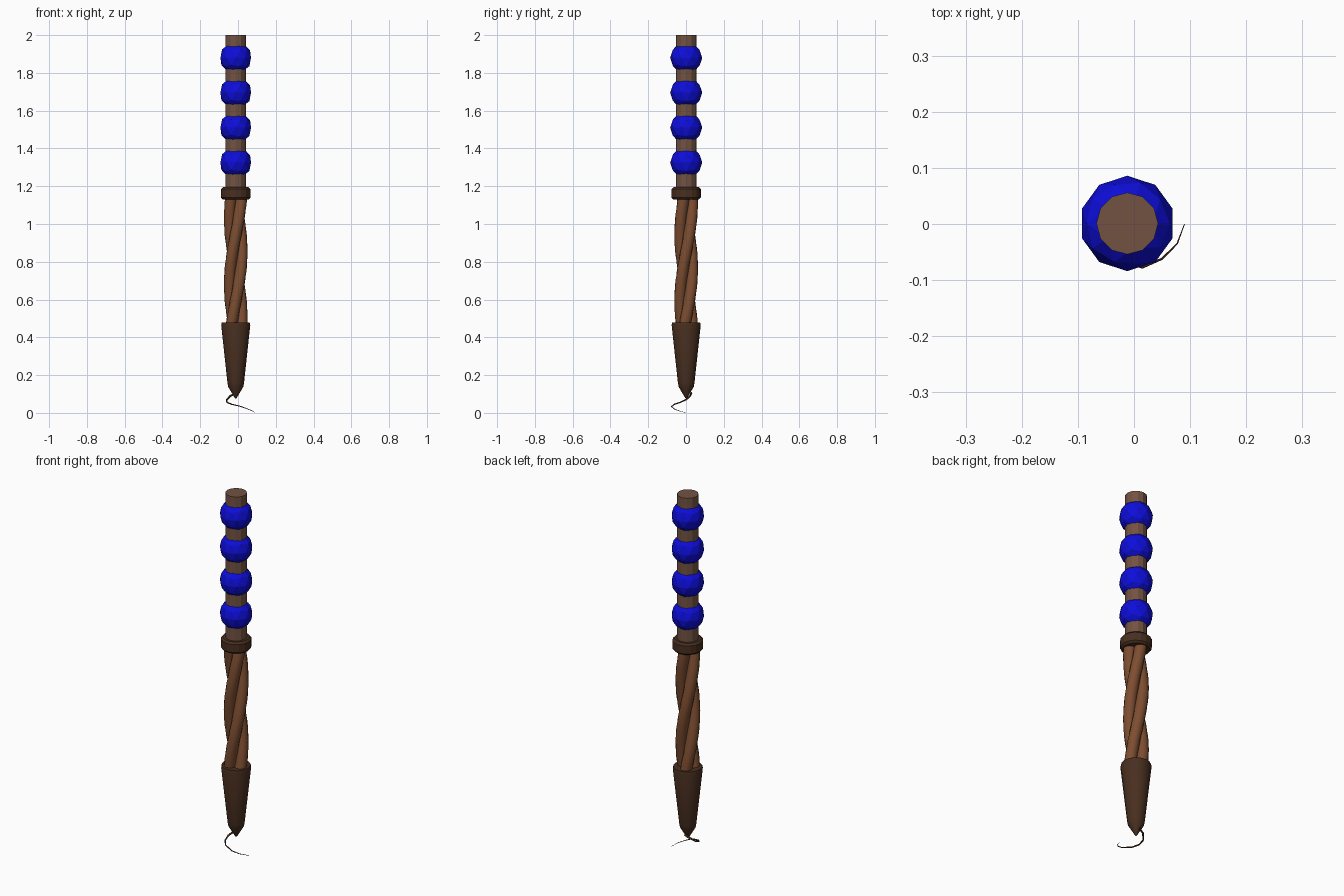
import bpy, bmesh, math
from mathutils import Vector

cube = bpy.data.objects.get("Cube")
if cube:
    bpy.data.objects.remove(cube)

AXIS = Vector((-0.012, 0.001, 0))


def material(name, color):
    m = bpy.data.materials.new(name)
    m.use_nodes = True
    m.diffuse_color = (*color, 1)
    m.node_tree.nodes["Principled BSDF"].inputs["Base Color"].default_value = (*color, 1)
    return m


wood = material("dull brown wood", (0.17, 0.085, 0.055))
twist_wood = material("warm brown wood", (0.205, 0.075, 0.03))
dark_wood = material("dark brown wood", (0.065, 0.028, 0.014))
blue = material("bead blue", (0.004, 0.004, 0.7))


def make_object(name, bm, mat, smooth_angle=None):
    bmesh.ops.recalc_face_normals(bm, faces=bm.faces)
    mesh = bpy.data.meshes.new(name)
    bm.to_mesh(mesh)
    bm.free()
    obj = bpy.data.objects.new(name, mesh)
    bpy.context.collection.objects.link(obj)
    mesh.materials.append(mat)
    if smooth_angle:
        bpy.ops.object.select_all(action="DESELECT")
        obj.select_set(True)
        bpy.context.view_layer.objects.active = obj
        bpy.ops.object.shade_smooth_by_angle(angle=math.radians(smooth_angle))
    return obj


def skin(name, rings, mat, smooth_angle=None):
    """Bridge a stack of equal point rings and cap both ends."""
    bm = bmesh.new()
    loops = [[bm.verts.new(p) for p in ring] for ring in rings]
    n = len(loops[0])
    for a, b in zip(loops, loops[1:]):
        for i in range(n):
            j = (i + 1) % n
            bm.faces.new((a[i], a[j], b[j], b[i]))
    bm.faces.new(loops[0][::-1])
    bm.faces.new(loops[-1])
    return make_object(name, bm, mat, smooth_angle)


def turned(name, profile, sides, mat, smooth_angle=None):
    """Lathe (radius, height) pairs about the main axis."""
    rings = []
    for r, z in profile:
        angles = [math.tau * i / sides for i in range(sides)]
        rings.append([AXIS + Vector((r * math.cos(a), r * math.sin(a), z)) for a in angles])
    return skin(name, rings, mat, smooth_angle)


# Straight upper shaft
turned("shaft", [(0.055, 1.15), (0.055, 2.0)], 12, wood)

# Faceted beads threaded on the shaft
for k in range(4):
    bm = bmesh.new()
    bmesh.ops.create_icosphere(bm, subdivisions=2, radius=0.085)
    bmesh.ops.translate(bm, verts=bm.verts, vec=AXIS + Vector((0, 0, 1.325 + 0.185 * k)))
    make_object(f"bead_{k + 1}", bm, blue)

# Chamfered collar and the pointed end cap
turned("collar", [(0.068, 1.13), (0.078, 1.14), (0.078, 1.185), (0.068, 1.195)], 16, dark_wood)
turned("end_cap", [(0.004, 0.077), (0.04, 0.138), (0.044, 0.16), (0.077, 0.465), (0.074, 0.478)],
       16, dark_wood, 25)

# Three strands twisted about the axis to form the grip
PITCH, LOW, HIGH, STEPS = 1.05, 0.46, 1.15, 36
for k in range(3):
    rings = []
    for s in range(STEPS + 1):
        z = LOW + (HIGH - LOW) * s / STEPS
        turn = math.pi + math.tau * ((z - 0.68) / PITCH + k / 3)
        centre = AXIS + Vector((0.032 * math.cos(turn), 0.032 * math.sin(turn), z))
        rings.append([centre + 0.031 * Vector((math.cos(turn + a), math.sin(turn + a), 0))
                      for a in (math.tau * i / 12 for i in range(12))])
    skin(f"grip_strand_{k + 1}", rings, twist_wood, 40)

# Thin curling wisp that tapers away below the cap
path = [Vector(p) for p in (
    (-0.012, 0.028, 0.105), (-0.04, 0.022, 0.09), (-0.06, 0, 0.07), (-0.058, -0.03, 0.056),
    (-0.035, -0.06, 0.046), (0.015, -0.077, 0.034), (0.05, -0.062, 0.021),
    (0.077, -0.035, 0.01), (0.09, 0, 0.001))]
rings = []
for i, p in enumerate(path):
    along = (path[min(i + 1, len(path) - 1)] - path[max(i - 1, 0)]).normalized()
    side = along.cross(Vector((0, 0, 1))).normalized()
    up = side.cross(along)
    r = 0.006 * (1 - i / len(path))
    rings.append([p + r * (math.cos(a) * side + math.sin(a) * up)
                  for a in (math.tau * j / 6 for j in range(6))])
skin("wisp", rings, dark_wood, 60)
